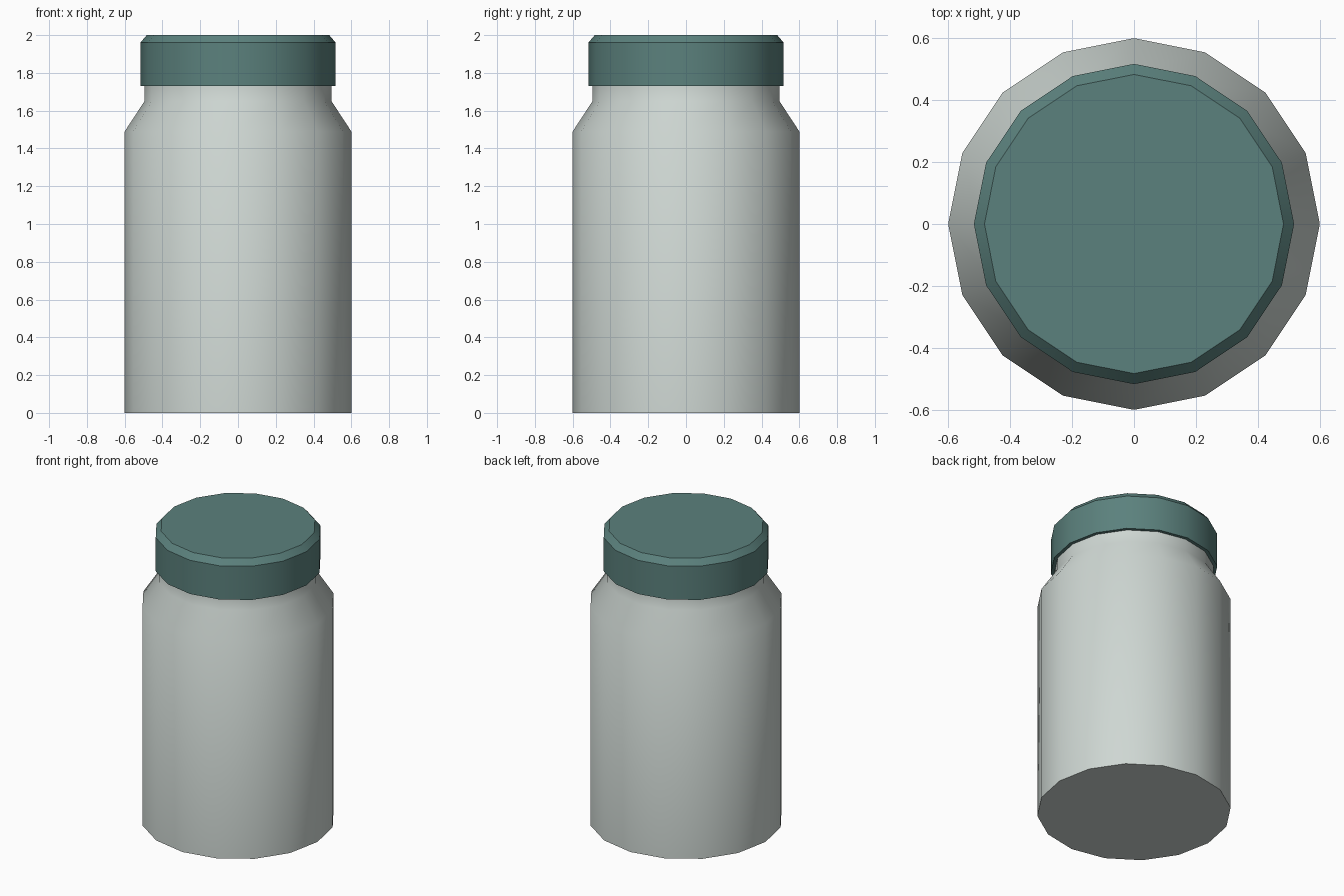
import bpy, bmesh, math

if "Cube" in bpy.data.objects:
    bpy.data.objects.remove(bpy.data.objects["Cube"])

SIDES = 16

def material(name, color):
    m = bpy.data.materials.new(name)
    m.diffuse_color = (*color, 1)
    m.use_nodes = True
    m.node_tree.nodes["Principled BSDF"].inputs["Base Color"].default_value = m.diffuse_color
    return m

def lathe(name, profile, mat, angle):
    """Revolve (radius, height) points from bottom to top, capping both ends."""
    bm = bmesh.new()
    rings = [[bm.verts.new((r * math.cos(2 * math.pi * i / SIDES),
                            r * math.sin(2 * math.pi * i / SIDES), z))
              for i in range(SIDES)] for r, z in profile]
    for a, b in zip(rings, rings[1:]):
        for i in range(SIDES):
            j = (i + 1) % SIDES
            bm.faces.new((a[i], a[j], b[j], b[i]))
    bm.faces.new(rings[0][::-1])
    bm.faces.new(rings[-1])
    bmesh.ops.recalc_face_normals(bm, faces=bm.faces)
    mesh = bpy.data.meshes.new(name)
    bm.to_mesh(mesh)
    bm.free()
    mesh.materials.append(mat)
    ob = bpy.data.objects.new(name, mesh)
    bpy.context.collection.objects.link(ob)
    bpy.ops.object.select_all(action='DESELECT')
    ob.select_set(True)
    bpy.context.view_layer.objects.active = ob
    bpy.ops.object.shade_smooth_by_angle(angle=math.radians(angle))
    return ob

glass = material("pale_glass", (0.62, 0.68, 0.65))
teal = material("teal_lid", (0.105, 0.22, 0.205))

# Jar body with sloped shoulder and neck
lathe("jar_body", [(0.60, 0), (0.60, 1.49), (0.495, 1.65), (0.495, 1.76)], glass, 45)

# Screw lid with chamfered top edge
lathe("lid", [(0.517, 1.73), (0.517, 1.96), (0.483, 2.0)], teal, 30)
